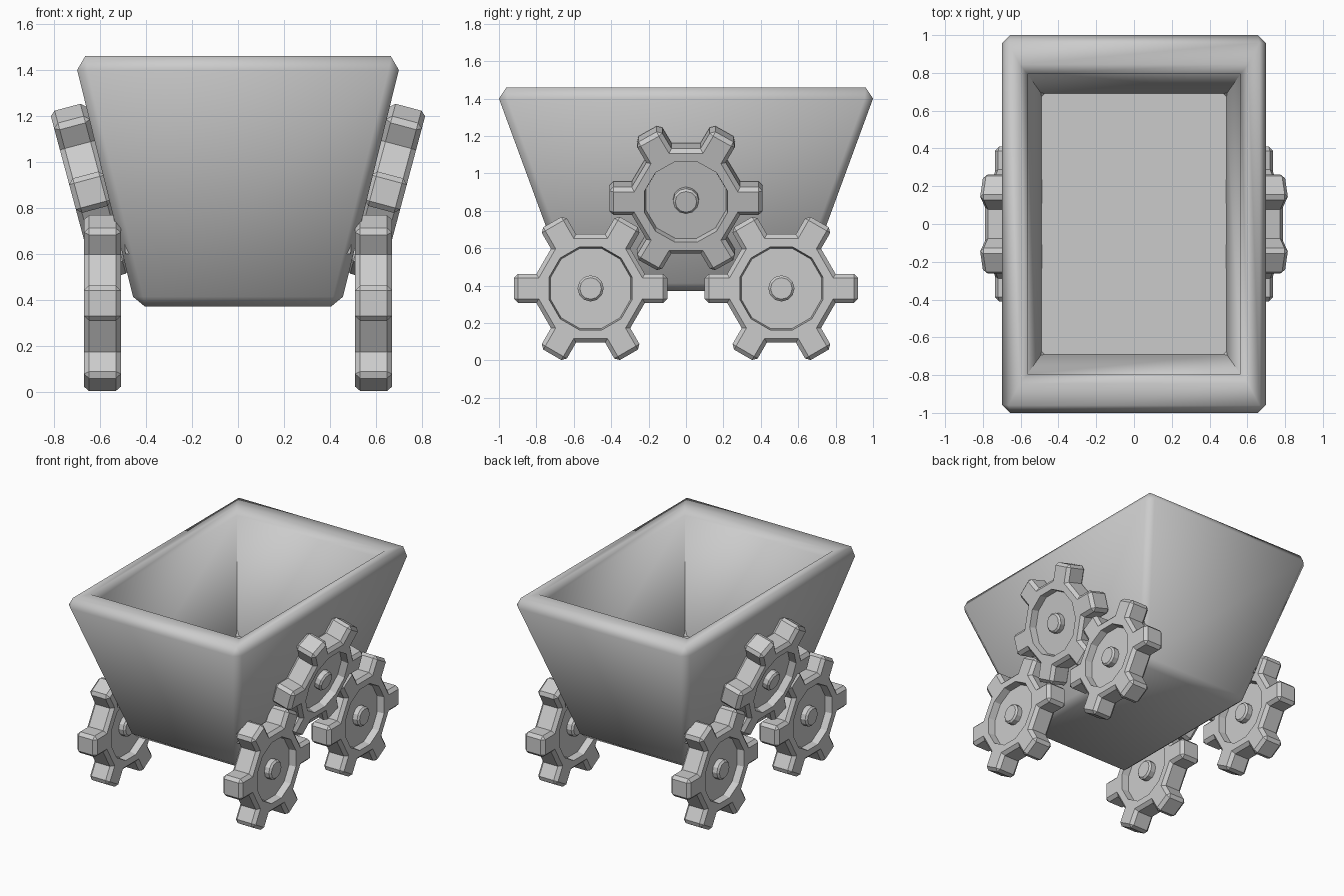
import bpy, bmesh, math
from mathutils import Matrix, Vector

if "Cube" in bpy.data.objects:
    bpy.data.objects.remove(bpy.data.objects["Cube"])


def make_object(name, bm):
    bmesh.ops.recalc_face_normals(bm, faces=bm.faces)
    mesh = bpy.data.meshes.new(name)
    bm.to_mesh(mesh)
    bm.free()
    obj = bpy.data.objects.new(name, mesh)
    bpy.context.collection.objects.link(obj)
    return obj


# Hopper: stacked chamfered rectangles, up the outside, over the rim, down inside
def ring(bm, hx, hy, c, z):
    pts = []
    for sx, sy in ((1, 1), (-1, 1), (-1, -1), (1, -1)):
        a, b = (sx * hx, sy * (hy - c)), (sx * (hx - c), sy * hy)
        pts += [a, b] if sx * sy > 0 else [b, a]
    return [bm.verts.new((x, y, z)) for x, y in pts]


bm = bmesh.new()
sections = [(.405, .585, .0, .37), (.457, .637, .045, .413), (.70, 1.0, .045, 1.40),
            (.665, .96, .0, 1.46), (.605, .845, .0, 1.46), (.565, .795, .0, 1.42),
            (.49, .69, .0, .60)]
rings = [ring(bm, *s) for s in sections]
for lo, hi in zip(rings, rings[1:]):
    for i in range(8):
        j = (i + 1) % 8
        bm.faces.new((lo[i], lo[j], hi[j], hi[i]))
bm.faces.new(rings[0][::-1])
bm.faces.new(rings[-1])
bmesh.ops.remove_doubles(bm, verts=bm.verts, dist=.001)
hopper = make_object("hopper", bm)
bpy.context.view_layer.objects.active = hopper
hopper.select_set(True)
bpy.ops.object.shade_smooth_by_angle(angle=math.radians(62))
hopper.select_set(False)


# Gear wheel: 12-sided disc, every other side pulled out as a tooth, both caps recessed
def gear(name, loc, turn):
    bm = bmesh.new()
    bmesh.ops.create_cone(bm, cap_ends=True, segments=12, radius1=.30, radius2=.30, depth=.16,
                          matrix=Matrix.Rotation(math.radians(15), 4, 'Z'))
    bm.normal_update()
    sides = []
    for f in bm.faces:
        c = f.calc_center_median()
        if abs(f.normal.z) < .5 and round(math.degrees(math.atan2(c.y, c.x)) / 30) % 2:
            sides.append(f)
    for f in bmesh.ops.extrude_discrete_faces(bm, faces=sides)['faces']:
        n = f.normal.copy()
        bmesh.ops.translate(bm, verts=f.verts, vec=n * .12)
    bm.normal_update()
    for cap in [f for f in bm.faces if len(f.verts) == 12]:
        n = cap.normal.copy()
        bmesh.ops.inset_region(bm, faces=[cap], thickness=.07)
        bmesh.ops.inset_region(bm, faces=[cap], thickness=.008)
        bmesh.ops.translate(bm, verts=cap.verts, vec=n * -.05)
    # chamfer the outer convex edges
    bm.normal_update()
    edges = [e for e in bm.edges if e.calc_face_angle_signed(0) > .6
             and ((e.verts[0].co + e.verts[1].co) / 2).xy.length > .27]
    bmesh.ops.bevel(bm, geom=edges, offset=.022, segments=1, affect='EDGES', profile=.5)
    # axle stub through the middle
    hub = bmesh.ops.create_cone(bm, cap_ends=True, segments=12, radius1=.07, radius2=.07,
                                depth=.156)['verts']
    rims = {e for v in hub for e in v.link_edges if abs(e.verts[0].co.z - e.verts[1].co.z) < .01}
    bmesh.ops.bevel(bm, geom=list(rims), offset=.012, segments=1, affect='EDGES', profile=.5)
    obj = make_object(name, bm)
    obj.location = loc
    obj.rotation_euler = (0, math.radians(turn), 0)


for side, s in (("right", 1), ("left", -1)):
    gear("front_wheel_" + side, (s * .59, -.51, .385), s * 90)
    gear("rear_wheel_" + side, (s * .59, .51, .385), s * 90)
    gear("upper_gear_" + side, (s * .643, 0, .868), s * 105)
